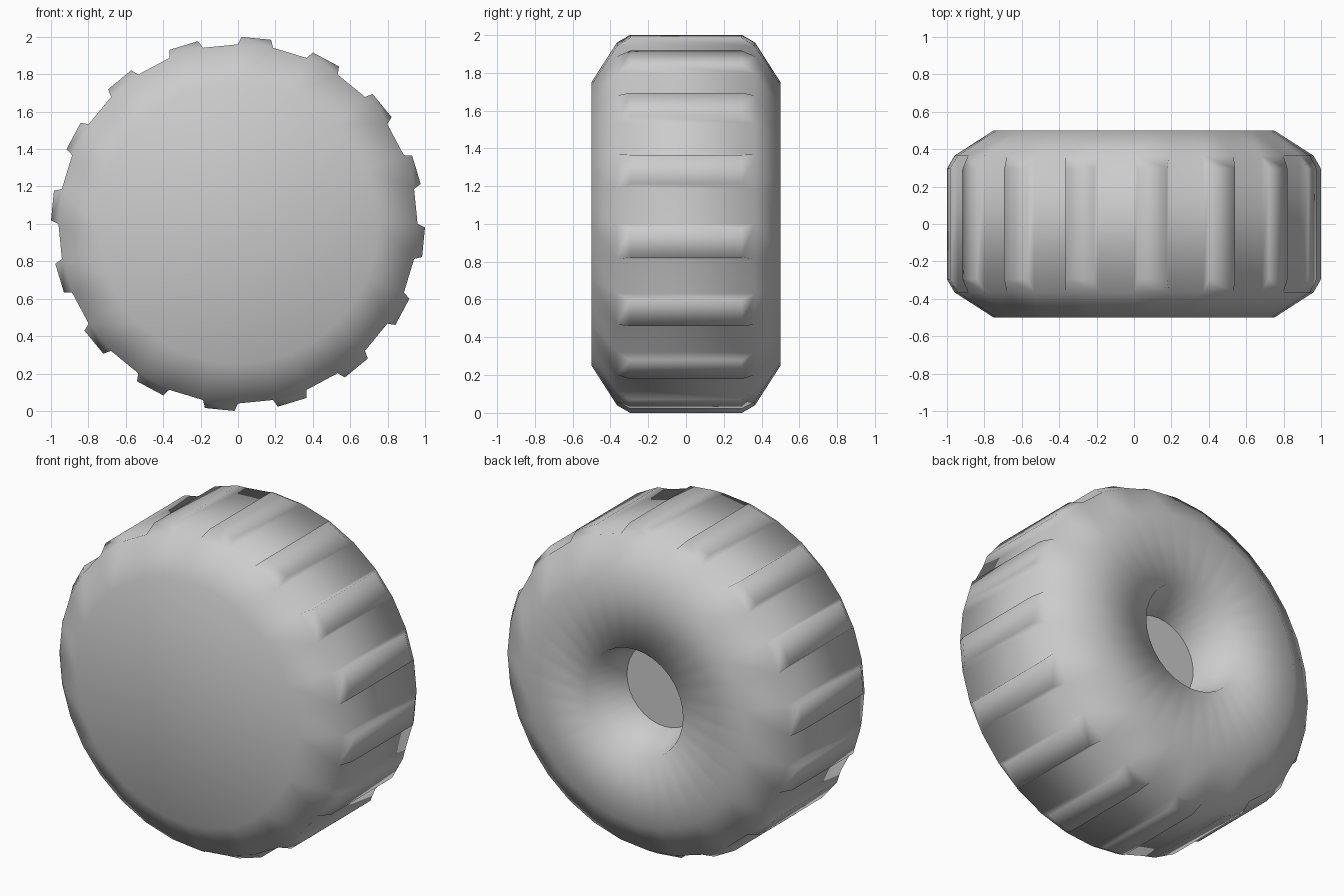
import bpy, bmesh, math
from mathutils import Vector

if "Cube" in bpy.data.objects:
    bpy.data.objects.remove(bpy.data.objects["Cube"])

SEG = 32
CENTRE = Vector((0, 0, 1))


def ring(bm, r, y):
    pts = []
    for i in range(SEG):
        a = 2 * math.pi * i / SEG
        pts.append(bm.verts.new((r * math.sin(a), y, 1 + r * math.cos(a))))
    return pts


def finish(bm, name, smooth):
    me = bpy.data.meshes.new(name)
    bm.to_mesh(me)
    bm.free()
    for p in me.polygons:
        p.use_smooth = smooth
    ob = bpy.data.objects.new(name, me)
    bpy.context.collection.objects.link(ob)
    return ob


# Tyre body: turned profile (radius, y) from the front face to the rear recess
profile = [(0.75, -0.5), (0.96, -0.365), (0.96, 0.365),
           (0.75, 0.5), (0.33, 0.5), (0.255, 0.21)]
bm = bmesh.new()
rings = [ring(bm, r, y) for r, y in profile]
bm.faces.new(rings[0])
tread_faces = []
for k in range(len(rings) - 1):
    a, b = rings[k], rings[k + 1]
    for i in range(SEG):
        j = (i + 1) % SEG
        f = bm.faces.new((a[i], b[i], b[j], a[j]))
        if k == 1 and i % 2 == 0:
            tread_faces.append(f)
bmesh.ops.recalc_face_normals(bm, faces=bm.faces[:])
bm.normal_update()
# the open recess can confuse the normals, so make the front face point to -y
bm.faces.ensure_lookup_table()
if bm.faces[0].normal.y > 0:
    bmesh.ops.reverse_faces(bm, faces=bm.faces[:])

# Treads: raise every other face into a tapered block
for f in bmesh.ops.extrude_discrete_faces(bm, faces=tread_faces)["faces"]:
    mid = f.calc_center_median()
    for v in f.verts:
        p = mid + (v.co - mid) * 0.81
        d = Vector((p.x, 0, p.z - 1)).normalized()
        v.co = CENTRE + d + Vector((0, p.y, 0))
# extruded blocks share the body edges
bmesh.ops.remove_doubles(bm, verts=bm.verts[:], dist=0.0001)
bm.normal_update()
finish(bm, "tyre", True)

# Flat floor of the rear axle recess
bm = bmesh.new()
floor = bm.faces.new(ring(bm, 0.255, 0.21))
floor.normal_update()
if floor.normal.y < 0:
    floor.normal_flip()
finish(bm, "recess_floor", False)
